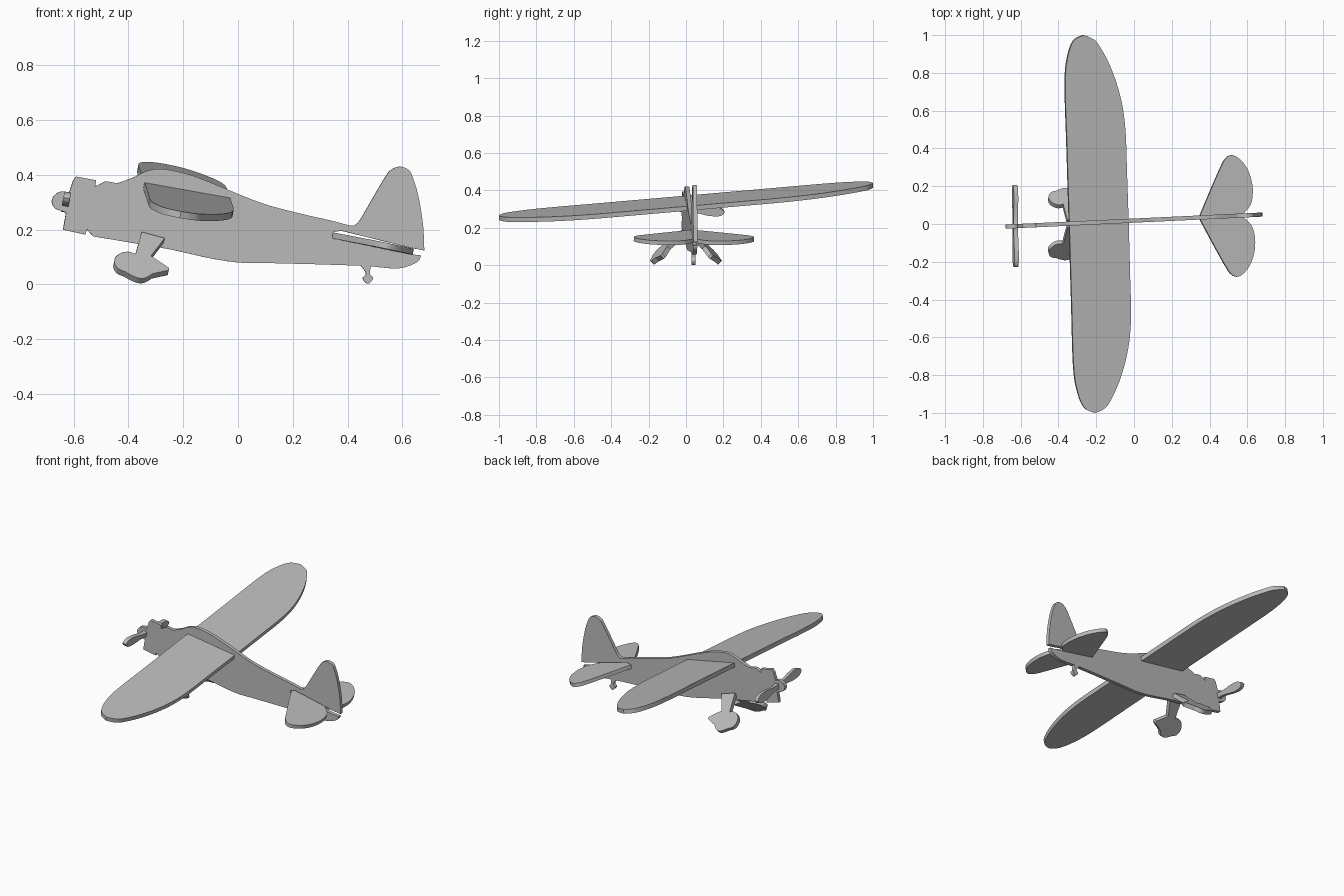
import bpy
import bmesh
from mathutils import Vector

old = bpy.data.objects.get("Cube")
if old:
    bpy.data.objects.remove(old, do_unlink=True)

# One plain material for the whole flat-cut model
grey = bpy.data.materials.new("plain_grey")
grey.use_nodes = True
colour = (0.5, 0.5, 0.5, 1)
grey.diffuse_color = colour
grey.node_tree.nodes["Principled BSDF"].inputs["Base Color"].default_value = colour


def smooth(points, steps=5):
    """Smooth curve passing through every point of an open run."""
    pts = [Vector(p) for p in points]
    if len(pts) < 3:
        return pts
    ext = [pts[0]] + pts + [pts[-1]]
    out = []
    for p, q, r, s in zip(ext, ext[1:], ext[2:], ext[3:]):
        for k in range(steps):
            t = k / steps
            out.append(q + 0.5 * t * ((r - p)
                       + t * (2 * p - 5 * q + 4 * r - s)
                       + t * t * (3 * q - p - 3 * r + s)))
    return out + [pts[-1]]


def outline(*runs):
    """Join smooth runs, leaving a sharp corner where they meet."""
    loop = []
    for run in runs:
        for p in smooth(run):
            if not loop or (p - loop[-1]).length > 0.001:
                loop.append(p)
    if (loop[0] - loop[-1]).length < 0.001:
        loop.pop()
    return loop


def mirrored(half):
    """Close a half outline by reflecting its second coordinate."""
    curve = smooth(half)
    return curve + [Vector((p.x, -p.y)) for p in reversed(curve)
                    if abs(p.y) > 0.001]


def plate(name, loop, origin, u, v, thickness):
    """Cut a flat sheet in the plane spanned by u and v."""
    origin, u, v = Vector(origin), Vector(u), Vector(v)
    normal = u.cross(v).normalized()
    bm = bmesh.new()
    base = origin - normal * thickness / 2
    face = bm.faces.new([bm.verts.new(base + u * p.x + v * p.y) for p in loop])
    grown = bmesh.ops.extrude_face_region(bm, geom=[face], use_keep_orig=True)
    top = [g for g in grown["geom"] if isinstance(g, bmesh.types.BMVert)]
    bmesh.ops.translate(bm, verts=top, vec=normal * thickness)
    bmesh.ops.recalc_face_normals(bm, faces=bm.faces)
    mesh = bpy.data.meshes.new(name)
    bm.to_mesh(mesh)
    bm.free()
    mesh.materials.append(grey)
    obj = bpy.data.objects.new(name, mesh)
    bpy.context.collection.objects.link(obj)
    return obj


YAW = 0.047

# Fuselage sheet: spinner tongue, cowl, cabin, fin, tail slot and tail wheel
spinner = [(-.628, .263), (-.64, .267), (-.668, .278), (-.68, .303),
           (-.667, .329), (-.64, .34), (-.618, .333)]
cowl_top = [(-.591, .394), (-.518, .38)]
cowl_step = [(-.522, .358), (-.5, .368), (-.482, .376), (-.442, .369)]
back = [(-.442, .369), (-.383, .39), (-.34, .412), (-.292, .422), (-.24, .416),
        (-.175, .4), (-.1, .372), (.08, .299), (.226, .259), (.336, .234),
        (.41, .215), (.43, .219), (.447, .237)]
fin = [(.447, .237), (.536, .39), (.562, .42), (.591, .43), (.62, .42),
       (.635, .398), (.657, .328), (.675, .22), (.68, .124)]
slot_top = [(.632, .133), (.376, .196)]
slot_end = [(.345, .19), (.345, .168)]
slot_base = [(.632, .11), (.668, .106)]
heel = [(.668, .106), (.657, .084), (.62, .066), (.573, .058), (.485, .066)]
tail_wheel = [(.485, .066), (.481, .04), (.493, .022), (.474, .002),
              (.455, .022), (.467, .04), (.449, .068)]
belly = [(.449, .068), (.3, .073), (.1, .078), (0, .08), (-.1, .095),
         (-.25, .128), (-.394, .153), (-.529, .175)]
chin = [(-.551, .2), (-.558, .182)]
nose = [(-.639, .2), (-.628, .263)]
plate("fuselage",
      outline(spinner, [(-.602, .38), cowl_top[0]], cowl_top, cowl_step, back,
              fin, slot_top, slot_end, slot_base, heel, tail_wheel, belly,
              chin, nose),
      (0, .018, 0), (1, YAW, 0), (0, 0, 1), .022)

# Main wing, set slightly askew in its slot
wing_half = [(-.104, 0), (-.104, .4), (-.104, .74), (-.088, .88), (-.054, .97),
             (0, 1)]
wing_rear = [(0, 1), (.04, .985), (.078, .95), (.138, .83), (.186, .67),
             (.207, .5), (.209, .25), (.21, 0)]
wing = outline(wing_half, wing_rear)
wing += [Vector((p.x, -p.y)) for p in reversed(wing) if p.y > 0.001]
plate("main_wing", wing, (-.24, 0, .341), (1, .03, -.18), (-.03, 1, .087), .025)

# Tailplane
tail_half = [(0, 0), (.008, .02), (.07, .15), (.13, .27), (.155, .307),
             (.185, .322), (.22, .305), (.257, .26), (.28, .2), (.288, .13),
             (.275, .06), (.235, .012), (.215, 0)]
plate("tailplane", mirrored(tail_half), (.345, .034, .179),
      (1, YAW, -.21), (-YAW, 1, 0), .022)

# Propeller: one blade edge, reflected to both edges and both ends
blade = [(.217, 0), (.207, .014), (.18, .024), (.13, .024), (.07, .015),
         (.025, .013), (0, .018)]
edge = smooth(blade + [(-a, b) for a, b in reversed(blade[:-1])])
prop = edge + [Vector((p.x, -p.y)) for p in reversed(edge[1:-1])]
plate("propeller", prop, (-.628, -.011, .3), (-.01, 1, -.07), (.2, 0, 1), .024)

# Splayed landing gear legs with wheel fairings
leg = outline([(-.016, .087), (.006, .002)], [(.09, .008), (.04, .083)],
              [(.04, .083), (.105, .113)], [(.105, .122), (.045, .147)],
              [(.045, .147), (.02, .167), (-.005, .173), (-.03, .168),
               (-.052, .16)],
              [(-.052, .16), (-.08, .153), (-.093, .135), (-.088, .112),
               (-.067, .093), (-.04, .084), (-.016, .087)])
for side, label in ((1, "left"), (-1, "right")):
    plate(label + "_landing_gear", leg, (-.36, side * .01, .186),
          (1, YAW, -.2), (0, side, -1), .026)
